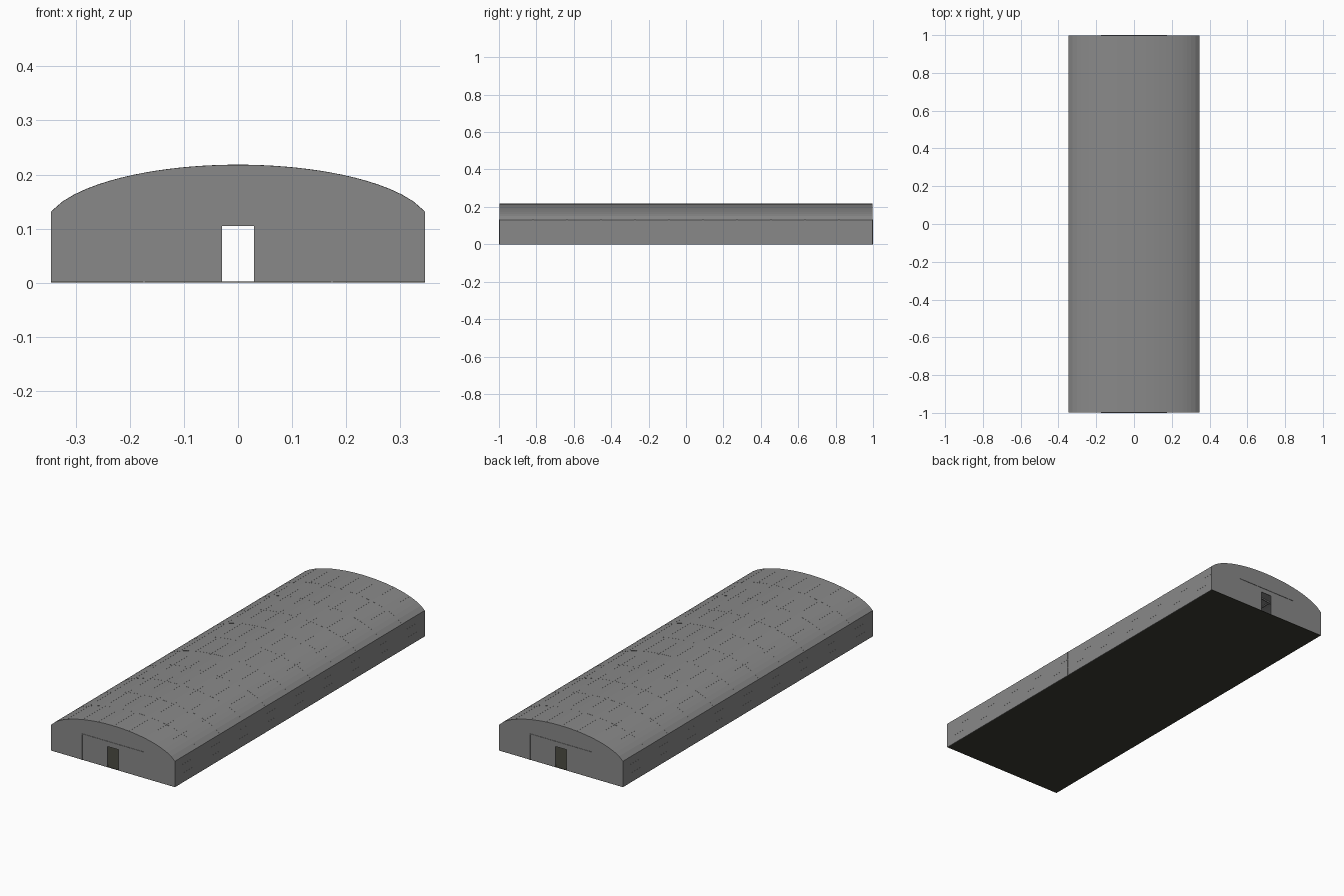
import bpy, bmesh, math
from mathutils import Vector

if "Cube" in bpy.data.objects:
    bpy.data.objects.remove(bpy.data.objects["Cube"])

W, EAVE, TOP = 0.346, 0.131, 0.218   # half width, eave height, crown height
END = 0.998                          # end wall outer face
B = 0.12                             # ellipse height of the roof curve
A = W / math.sqrt(1 - (1 - (TOP - EAVE) / B) ** 2)


def material(name, rgb):
    m = bpy.data.materials.new(name)
    m.diffuse_color = (*rgb, 1)
    m.use_nodes = True
    m.node_tree.nodes["Principled BSDF"].inputs["Base Color"].default_value = m.diffuse_color
    return m


grey = material("concrete_grey", (0.25, 0.25, 0.25))
dark = material("dark_floor", (0.045, 0.045, 0.034))


def roof_z(x):
    return TOP - B * (1 - math.sqrt(max(0, 1 - (x / A) ** 2)))


def outline(d=0.0, n=32, base=0.0):
    """Hall cross-section from left foot over the roof to right foot, offset by d."""
    pts = [(-W - d, base)]
    for i in range(n + 1):
        x = W * (2 * i / n - 1)
        pts.append((x * (W + d) / W, roof_z(x) + d))
    return pts + [(W + d, base)]


def prism(name, profile, y0, y1, mat):
    """Extrude an x-z profile along y."""
    bm = bmesh.new()
    f = bm.faces.new([bm.verts.new((x, y0, z)) for x, z in profile])
    r = bmesh.ops.extrude_face_region(bm, geom=[f])
    new = [v for v in r["geom"] if isinstance(v, bmesh.types.BMVert)]
    bmesh.ops.translate(bm, verts=new, vec=(0, y1 - y0, 0))
    bmesh.ops.recalc_face_normals(bm, faces=bm.faces)
    me = bpy.data.meshes.new(name)
    bm.to_mesh(me)
    bm.free()
    me.materials.append(mat)
    ob = bpy.data.objects.new(name, me)
    bpy.context.collection.objects.link(ob)
    return ob


def rect(x0, x1, z0, z1):
    return [(x0, z0), (x1, z0), (x1, z1), (x0, z1)]


# vaulted roof and side walls
prism("vault_shell", outline() + outline(-0.003)[::-1], -END + 0.004, END - 0.004, grey)

# floor slab
prism("floor", rect(-W, W, 0, 0.002), -END, END, dark)

# end walls with doorway and a raised gate frame
door = [(0.03, 0.002), (0.03, 0.105), (-0.03, 0.105), (-0.03, 0.002)]
gate = [(-0.176, 0), (-0.176, 0.132), (0.176, 0.132), (0.176, 0),
        (0.172, 0), (0.172, 0.128), (-0.172, 0.128), (-0.172, 0)]
for side, s in (("front", -1), ("back", 1)):
    prism(side + "_wall", outline(base=0.002) + door, s * (END - 0.004), s * END, grey)
    prism(side + "_gate_frame", gate, s * (END - 0.001), s * 1.0, grey)

# arched ribs, just breaking through the skin
for i in range(1, 11):
    y = -1 + i * 2 / 11
    prism("arch_rib", outline(0.0003, base=0.002) + outline(-0.009, base=0.002)[::-1],
          y - 0.003, y + 0.003, grey)

# roof purlins running the full length
for i in range(1, 8):
    x = W * (2 * i / 8 - 1)
    t = Vector((0.002, roof_z(x + 0.001) - roof_z(x - 0.001))).normalized() * 0.003
    n = Vector((-t.y, t.x)).normalized()
    c = Vector((x, roof_z(x)))
    quad = [c - t + n * 0.0003, c + t + n * 0.0003, c + t - n * 0.008, c - t - n * 0.008]
    prism("roof_purlin", [tuple(p) for p in quad], -END + 0.004, END - 0.004, grey)

# wall girts
for s in (-1, 1):
    for z in (0.045, 0.09):
        prism("wall_girt", rect(s * (W - 0.008), s * (W + 0.0002), z - 0.002, z + 0.002),
              -END + 0.004, END - 0.004, grey)
